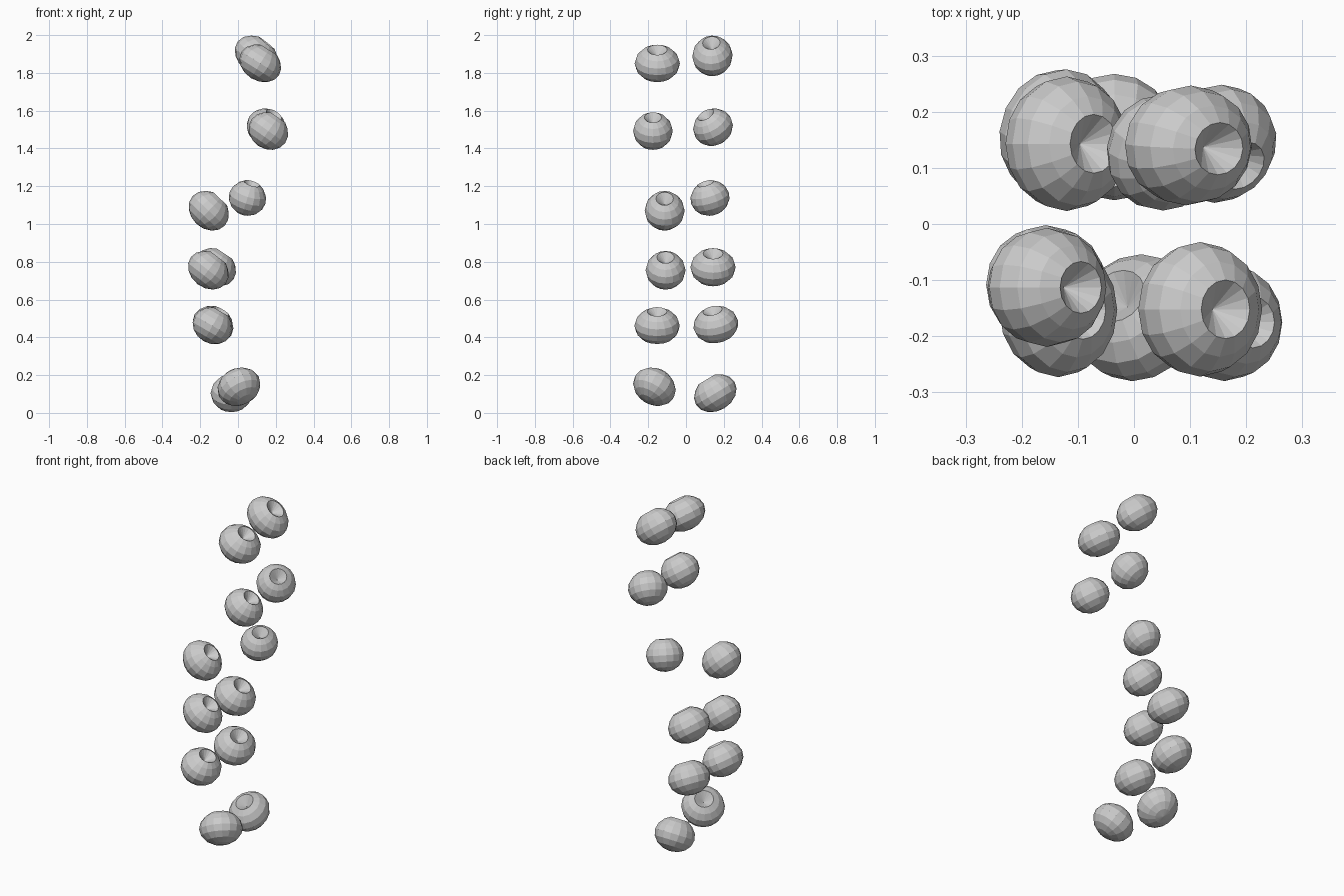
import bpy, bmesh
from mathutils import Vector, Matrix

SEGMENTS, RINGS = 16, 8


def dimpled_fruit(name, centre, axis, rx, ry, h):
    """Squashed low-poly ball with its top pole pressed in, leaning along axis."""
    bm = bmesh.new()
    bmesh.ops.create_uvsphere(bm, u_segments=SEGMENTS, v_segments=RINGS, radius=1)
    for v in bm.verts:
        if v.co.z > 0.98:            # stem hollow
            v.co.z = 0.45
        elif v.co.z > 0.85:          # rim of the hollow
            v.co.x *= 1.14
            v.co.y *= 1.14
    # local frame whose z is the leaning axis and whose y stays near world y
    z = Vector(axis).normalized()
    x = Vector((0, 1, 0)).cross(z).normalized()
    y = z.cross(x)
    frame = Matrix((x, y, z)).transposed().to_4x4()
    bm.transform(frame @ Matrix.Diagonal((rx, ry, h, 1)))
    mesh = bpy.data.meshes.new(name)
    bm.to_mesh(mesh)
    bm.free()
    obj = bpy.data.objects.new(name, mesh)
    obj.location = centre
    bpy.context.collection.objects.link(obj)


# front row, bottom to top: centre, leaning axis, radii and half height
front_row = [
    ((0.005, -0.167, 0.138), (-0.035, 0.040, 0.070), 0.118, 0.118, 0.092),
    ((-0.135, -0.153, 0.461), (0.045, 0.000, 0.078), 0.109, 0.120, 0.094),
    ((-0.157, -0.108, 0.755), (0.058, 0.000, 0.075), 0.116, 0.106, 0.093),
    ((-0.155, -0.113, 1.070), (0.066, 0.000, 0.070), 0.116, 0.106, 0.095),
    ((0.161, -0.175, 1.492), (0.052, 0.000, 0.074), 0.109, 0.105, 0.095),
    ((0.118, -0.152, 1.850), (0.050, 0.000, 0.080), 0.117, 0.120, 0.092),
]
# back row, bottom to top
back_row = [
    ((-0.035, 0.155, 0.104), (0.000, -0.045, 0.075), 0.110, 0.119, 0.093),
    ((-0.132, 0.158, 0.467), (0.043, -0.018, 0.077), 0.112, 0.120, 0.094),
    ((-0.120, 0.143, 0.771), (0.052, 0.000, 0.078), 0.116, 0.120, 0.094),
    ((0.050, 0.127, 1.137), (0.025, -0.025, 0.080), 0.100, 0.105, 0.092),
    ((0.150, 0.143, 1.512), (0.042, -0.040, 0.068), 0.107, 0.108, 0.094),
    ((0.097, 0.140, 1.890), (0.057, -0.006, 0.072), 0.125, 0.107, 0.095),
]

for row_name, row in (("front_fruit", front_row), ("back_fruit", back_row)):
    for i, args in enumerate(row, 1):
        dimpled_fruit(f"{row_name}_{i}", *args)
